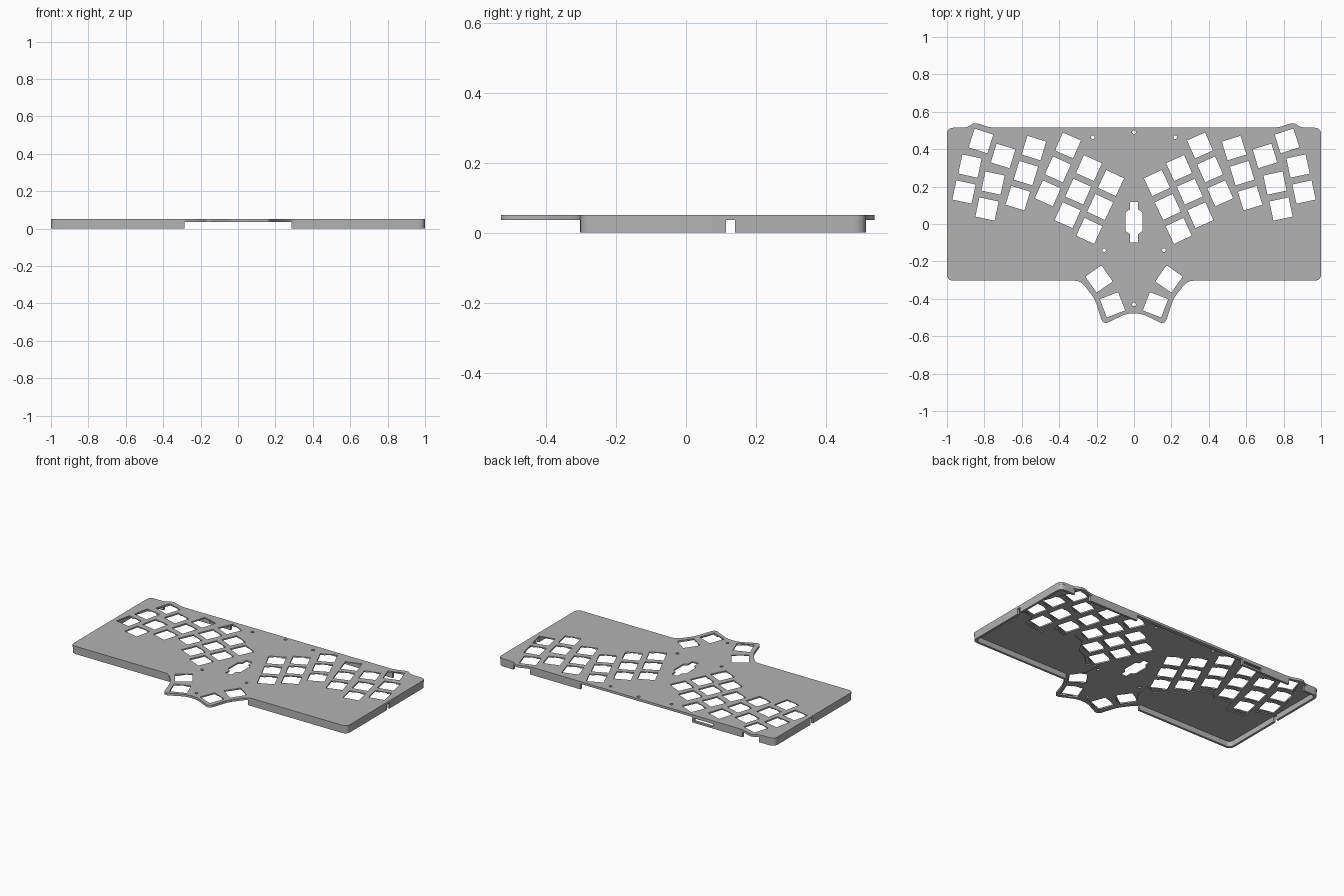
import bpy
import bmesh
from math import cos, sin, radians, pi
from mathutils import Vector

TOP, UNDER, POCKET, LIP = 0.051, 0.036, 0.042, 0.046
KEY = 0.105

old = bpy.data.objects.get("Cube")
if old:
    bpy.data.objects.remove(old, do_unlink=True)

grey = bpy.data.materials.new("case grey")
grey.use_nodes = True
colour = (0.45, 0.45, 0.45, 1)
grey.diffuse_color = colour
grey.node_tree.nodes["Principled BSDF"].inputs["Base Color"].default_value = colour


def prisms(name, outlines, z0, z1):
    """Extrude closed outlines into one object of upright solids."""
    bm = bmesh.new()
    for pts in outlines:
        face = bm.faces.new([bm.verts.new((x, y, z0)) for x, y in pts])
        up = bmesh.ops.extrude_face_region(bm, geom=[face])["geom"]
        bmesh.ops.translate(bm, vec=(0, 0, z1 - z0),
                            verts=[v for v in up if isinstance(v, bmesh.types.BMVert)])
    bmesh.ops.recalc_face_normals(bm, faces=bm.faces[:])
    mesh = bpy.data.meshes.new(name)
    bm.to_mesh(mesh)
    bm.free()
    obj = bpy.data.objects.new(name, mesh)
    bpy.context.collection.objects.link(obj)
    mesh.materials.append(grey)
    return obj


def cut(obj, outlines, z0, z1):
    """Subtract upright solids from an object and apply the result."""
    cutter = prisms("cutter", outlines, z0, z1)
    cutter.hide_render = True
    mod = obj.modifiers.new("cut", "BOOLEAN")
    mod.operation, mod.solver, mod.object = "DIFFERENCE", "EXACT", cutter
    graph = bpy.context.evaluated_depsgraph_get()
    mesh = bpy.data.meshes.new_from_object(obj.evaluated_get(graph))
    obj.modifiers.clear()
    obj.data = mesh
    bpy.data.objects.remove(cutter, do_unlink=True)


def mirror(half):
    """Complete an outline whose left half is given."""
    return half + [(-x, y) for x, y in reversed(half) if abs(x) > 1e-6]


def fillet(pts, radius, steps=5):
    """Round every corner of an outline."""
    out = []
    for i, p in enumerate(pts):
        p, a, b = Vector(p), Vector(pts[i - 1]), Vector(pts[(i + 1) % len(pts)])
        s = p + (a - p).normalized() * min(radius, (a - p).length * 0.45)
        e = p + (b - p).normalized() * min(radius, (b - p).length * 0.45)
        for k in range(steps + 1):
            t = k / steps
            out.append(tuple(s * (1 - t) ** 2 + p * 2 * t * (1 - t) + e * t * t))
    return out


def box(x0, x1, y0, y1):
    return [(x0, y0), (x1, y0), (x1, y1), (x0, y1)]


def turned(x, y, w, h, deg):
    c, s = cos(radians(deg)), sin(radians(deg))
    return [(x + c * u - s * v, y + s * u + c * v) for u, v in box(-w / 2, w / 2, -h / 2, h / 2)]


def circle(x, y, r, n=16):
    return [(x + r * cos(2 * pi * i / n), y + r * sin(2 * pi * i / n)) for i in range(n)]


# Top plate with rear bumps and front thumb lobe
plate = prisms("top_plate", [fillet(mirror([
    (-0.77, 0.515), (-0.855, 0.545), (-0.89, 0.515), (-1, 0.515), (-1, -0.303),
    (-0.285, -0.303), (-0.21, -0.40), (-0.165, -0.54), (-0.04, -0.478)]), 0.035)],
    UNDER, TOP)

# Shallow circuit board pocket underneath
cut(plate, [mirror([
    (0, 0.49), (-0.73, 0.49), (-0.85, 0.515), (-0.96, 0.25), (-0.98, 0.12),
    (-0.865, 0.09), (-0.85, 0.01), (-0.715, -0.01), (-0.69, 0.08), (-0.58, 0.05),
    (-0.54, 0.09), (-0.45, 0.06), (-0.40, -0.03), (-0.33, -0.06), (-0.26, -0.13),
    (-0.19, -0.10), (-0.20, -0.20), (-0.26, -0.29), (-0.19, -0.40), (-0.155, -0.505),
    (-0.03, -0.455), (0, -0.455)])], 0, POCKET)

# Key columns: x and y of the top key, turn, step to next key, count
columns = [(-0.818, 0.444, -18, 0, 0, 1), (-0.877, 0.31, -12, -0.032, -0.139, 2),
           (-0.70, 0.364, -17, 0, 0, 1), (-0.754, 0.219, -12, -0.032, -0.139, 2),
           (-0.535, 0.406, -17, -0.043, -0.134, 3), (-0.353, 0.42, -24, -0.054, -0.128, 3),
           (-0.241, 0.299, -24, -0.057, -0.126, 3), (-0.123, 0.219, -25, -0.058, -0.128, 3),
           (-0.187, -0.294, 35, 0, 0, 1), (-0.115, -0.432, 21, 0, 0, 1)]
keys = [(side * (x + dx * i), y + dy * i, side * deg)
        for x, y, deg, dx, dy, n in columns for i in range(n) for side in (1, -1)]

# Key openings with clip notches below the lip
cut(plate, [turned(x, y, 0.045, KEY + 0.018, deg) for x, y, deg in keys], 0, LIP)
cut(plate, [turned(x, y, KEY, KEY, deg) for x, y, deg in keys], 0, 1)

# Centre window and screw holes
window = mirror([(-0.022, 0.117), (-0.022, 0.078), (-0.045, 0.062), (-0.045, -0.038),
                 (-0.022, -0.055), (-0.022, -0.098)])
screws = [(0, 0.49), (-0.22, 0.464), (0.22, 0.464), (-0.16, -0.14), (0.16, -0.14), (0, -0.43)]
cut(plate, [window] + [circle(x, y, 0.01) for x, y in screws], 0, 1)

# Rim wall, open at the front lobe, rear centre, rear bumps and sides
rim = prisms("rim_wall", [fillet(box(-1, 1, -0.303, 0.515), 0.04)], 0, UNDER)
cut(rim, [fillet(box(-0.985, 0.985, -0.288, 0.50), 0.03)], -1, 1)
cut(rim, [box(-0.285, 0.285, -0.4, -0.2), box(-0.405, 0.405, 0.4, 0.6),
          box(-0.89, -0.77, 0.4, 0.6), box(0.77, 0.89, 0.4, 0.6),
          box(-1.1, -0.9, 0.115, 0.14), box(0.9, 1.1, 0.115, 0.14)], -1, 1)

# Connector slot in the rear wall
cut(rim, [box(-0.555, -0.42, 0.4, 0.6)], 0.012, 0.03)

for obj in (plate, rim):
    bpy.ops.object.select_all(action="DESELECT")
    obj.select_set(True)
    bpy.context.view_layer.objects.active = obj
    bpy.ops.object.shade_smooth_by_angle(angle=radians(30))
